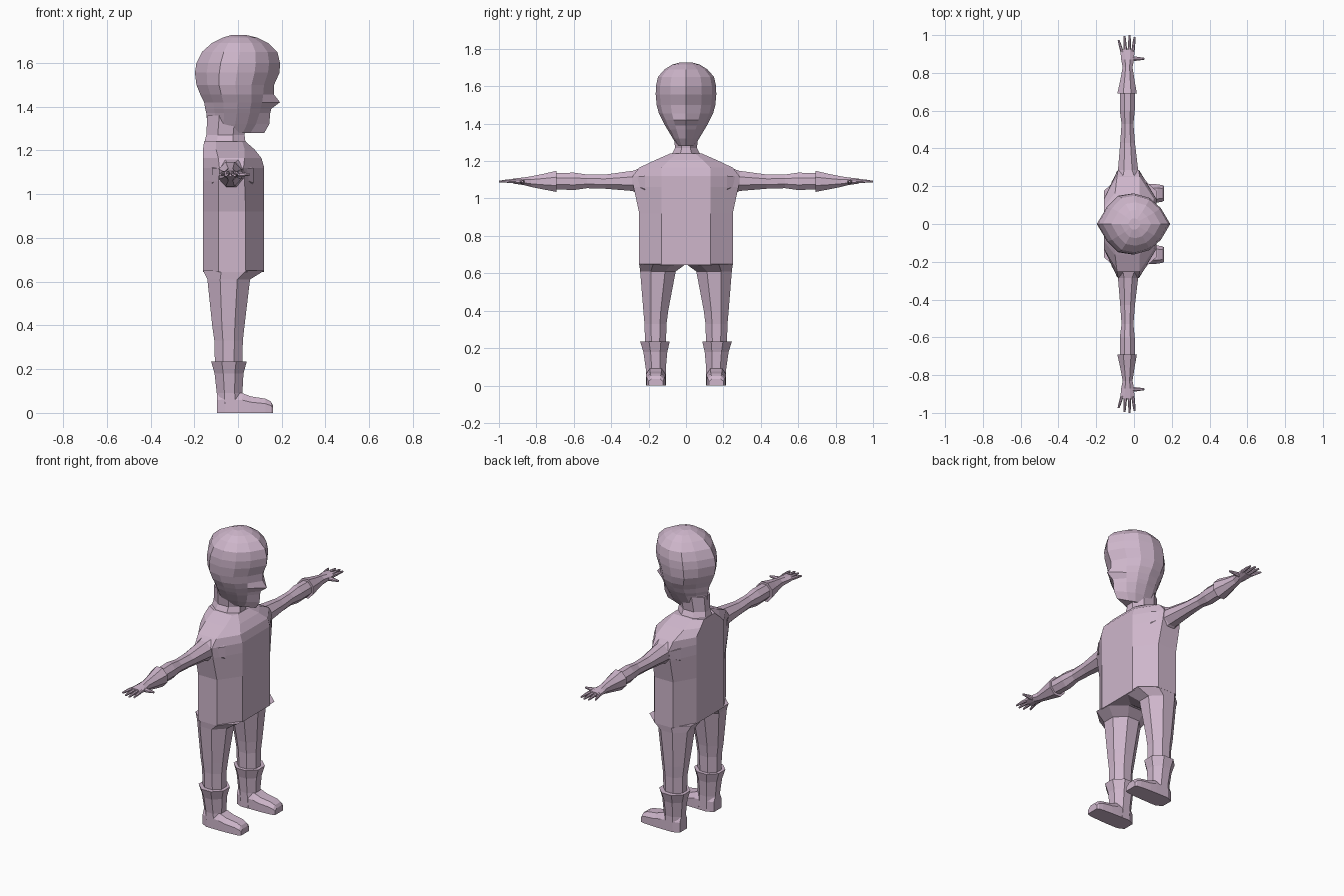
import bpy, bmesh, math

skin = bpy.data.materials.new("mauve")
skin.diffuse_color = (0.62, 0.47, 0.60, 1)


def loft(name, rings, side=1):
    """Skin a list of equal-length point rings; side=-1 mirrors across y."""
    bm = bmesh.new()
    vs = [[bm.verts.new((x, y * side, z)) for x, y, z in r] for r in rings]
    n = len(vs[0])
    for a, b in zip(vs, vs[1:]):
        for i in range(n):
            j = (i + 1) % n
            bm.faces.new((a[i], a[j], b[j], b[i]))
    bm.faces.new(vs[0])
    bm.faces.new(vs[-1])
    bmesh.ops.recalc_face_normals(bm, faces=bm.faces)
    me = bpy.data.meshes.new(name)
    bm.to_mesh(me)
    bm.free()
    me.materials.append(skin)
    ob = bpy.data.objects.new(name, me)
    bpy.context.collection.objects.link(ob)
    return ob


def oct2(a0, a1, b0, b1, k=0.3):
    """Chamfered rectangle in two axes."""
    da, db = (a1 - a0) * k, (b1 - b0) * k
    return [(a1, b0 + db), (a1, b1 - db), (a1 - da, b1), (a0 + da, b1),
            (a0, b1 - db), (a0, b0 + db), (a0 + da, b0), (a1 - da, b0)]


def flat(z, x0, x1, y0, y1, k=0.3):
    return [(x, y, z) for x, y in oct2(x0, x1, y0, y1, k)]


def across(y, x0, x1, z0, z1, k=0.3):
    return [(x, y, z) for x, z in oct2(x0, x1, z0, z1, k)]


# Torso: z, back x, front x, half width, front/back half width, side x range
torso = []
for z, xb, xf, w, m, s0, s1 in [
        (0.645, -0.16, 0.12, 0.25, 0.13, -0.09, 0.035),
        (0.92, -0.16, 0.12, 0.25, 0.13, -0.09, 0.035),
        (1.06, -0.16, 0.12, 0.28, 0.13, -0.09, 0.03),
        (1.12, -0.16, 0.12, 0.285, 0.13, -0.085, 0.025),
        (1.165, -0.16, 0.107, 0.25, 0.13, -0.09, 0.03),
        (1.205, -0.16, 0.075, 0.165, 0.09, -0.1, 0.03),
        (1.24, -0.155, 0.035, 0.085, 0.05, -0.1, 0.02)]:
    torso.append([(xf, -m, z), (xf, m, z), (s1, w, z), (s0, w, z),
                  (xb, m, z), (xb, -m, z), (s0, -w, z), (s1, -w, z)])
loft("torso", torso)

# Neck
loft("neck", [flat(1.23, -0.155, 0.035, -0.08, 0.08),
              flat(1.27, -0.145, 0.03, -0.058, 0.058),
              flat(1.36, -0.14, 0.04, -0.07, 0.07)])

# Head: z, back x, front x, centre-line front x (nose, chin), half width
outline = [(1, 0), (0.74, 0.52), (0.42, 0.86), (0, 1), (-0.42, 0.92), (-0.72, 0.56), (-1, 0)]
outline += [(a, -b) for a, b in outline[5:0:-1]]
head = []
for z, xb, xf, xc, w in [
        (1.28, -0.13, 0.085, 0.12, 0.045),
        (1.32, -0.14, 0.115, 0.143, 0.07),
        (1.37, -0.145, 0.135, 0.147, 0.10),
        (1.39, -0.15, 0.14, 0.152, 0.112),
        (1.42, -0.155, 0.15, 0.192, 0.127),
        (1.455, -0.172, 0.158, 0.165, 0.145),
        (1.50, -0.19, 0.165, 0.165, 0.157),
        (1.555, -0.197, 0.187, 0.19, 0.162),
        (1.60, -0.19, 0.192, 0.192, 0.161),
        (1.65, -0.165, 0.18, 0.18, 0.150),
        (1.69, -0.12, 0.14, 0.14, 0.115),
        (1.715, -0.07, 0.09, 0.09, 0.075),
        (1.728, -0.03, 0.035, 0.035, 0.03)]:
    mid, half = (xb + xf) / 2, (xf - xb) / 2
    ring = [(mid + half * a, w * b, z) for a, b in outline]
    ring[0] = (xc, 0, z)
    head.append(ring)
loft("head", head)

for side, tag in ((1, "left"), (-1, "right")):
    # Leg, widening into the hip
    loft(tag + "_leg", [flat(0.65, -0.16, 0.12, 0.0, 0.25),
                        flat(0.61, -0.14, 0.055, 0.055, 0.245),
                        flat(0.40, -0.118, 0.03, 0.095, 0.228),
                        flat(0.33, -0.108, 0.022, 0.104, 0.222),
                        flat(0.20, -0.105, 0.02, 0.108, 0.218)], side)
    # Boot shaft with flared cuff
    loft(tag + "_boot", [flat(0.235, -0.123, 0.04, 0.087, 0.245),
                         flat(0.18, -0.107, 0.025, 0.1, 0.228),
                         flat(0.09, -0.097, 0.02, 0.108, 0.215),
                         flat(0.0, -0.097, 0.03, 0.108, 0.215)], side)
    # Foot: x, half width, top height
    foot = []
    for x, w, h in [(-0.097, 0.035, 0.09), (-0.06, 0.053, 0.095), (0.02, 0.053, 0.09),
                    (0.06, 0.052, 0.075), (0.125, 0.048, 0.065), (0.15, 0.044, 0.052),
                    (0.16, 0.038, 0.035)]:
        foot.append([(x, 0.162 + a * w, b * h) for a, b in
                     [(-1, 0), (1, 0), (1, 0.65), (0.6, 1), (-0.6, 1), (-1, 0.65)]])
    loft(tag + "_foot", foot, side)
    # Arm
    loft(tag + "_arm", [across(0.22, -0.12, 0.07, 1.0, 1.17),
                        across(0.285, -0.085, 0.022, 1.04, 1.148),
                        across(0.43, -0.073, 0.005, 1.052, 1.128),
                        across(0.53, -0.066, -0.003, 1.055, 1.128),
                        across(0.60, -0.075, 0.004, 1.045, 1.138),
                        across(0.72, -0.075, 0.004, 1.05, 1.135)], side)
    # Gauntlet and palm
    loft(tag + "_glove", [across(0.692, -0.088, 0.015, 1.035, 1.148),
                          across(0.76, -0.073, 0.003, 1.048, 1.132),
                          across(0.83, -0.06, -0.008, 1.062, 1.118),
                          across(0.87, -0.068, 0.0, 1.072, 1.112),
                          across(0.925, -0.073, 0.003, 1.08, 1.106)], side)
    # Fingers: root x, tip x, tip y
    for i, (xr, xt, yt) in enumerate([(-0.063, -0.082, 0.975), (-0.045, -0.05, 0.995),
                                      (-0.025, -0.023, 1.0), (-0.006, 0.003, 0.99)]):
        loft(f"{tag}_finger_{i + 1}",
             [across(0.91, xr - 0.009, xr + 0.009, 1.083, 1.105),
              across((0.91 + yt) / 2, (xr + xt) / 2 - 0.008, (xr + xt) / 2 + 0.008, 1.084, 1.102),
              across(yt, xt - 0.005, xt + 0.005, 1.085, 1.095)], side)
    # Thumb
    loft(tag + "_thumb", [[(x, y, z) for y, z in oct2(0.875 - r, 0.875 + r, 1.09 - r, 1.09 + r)]
                          for x, r in [(-0.02, 0.014), (0.02, 0.01), (0.055, 0.005)]], side)
